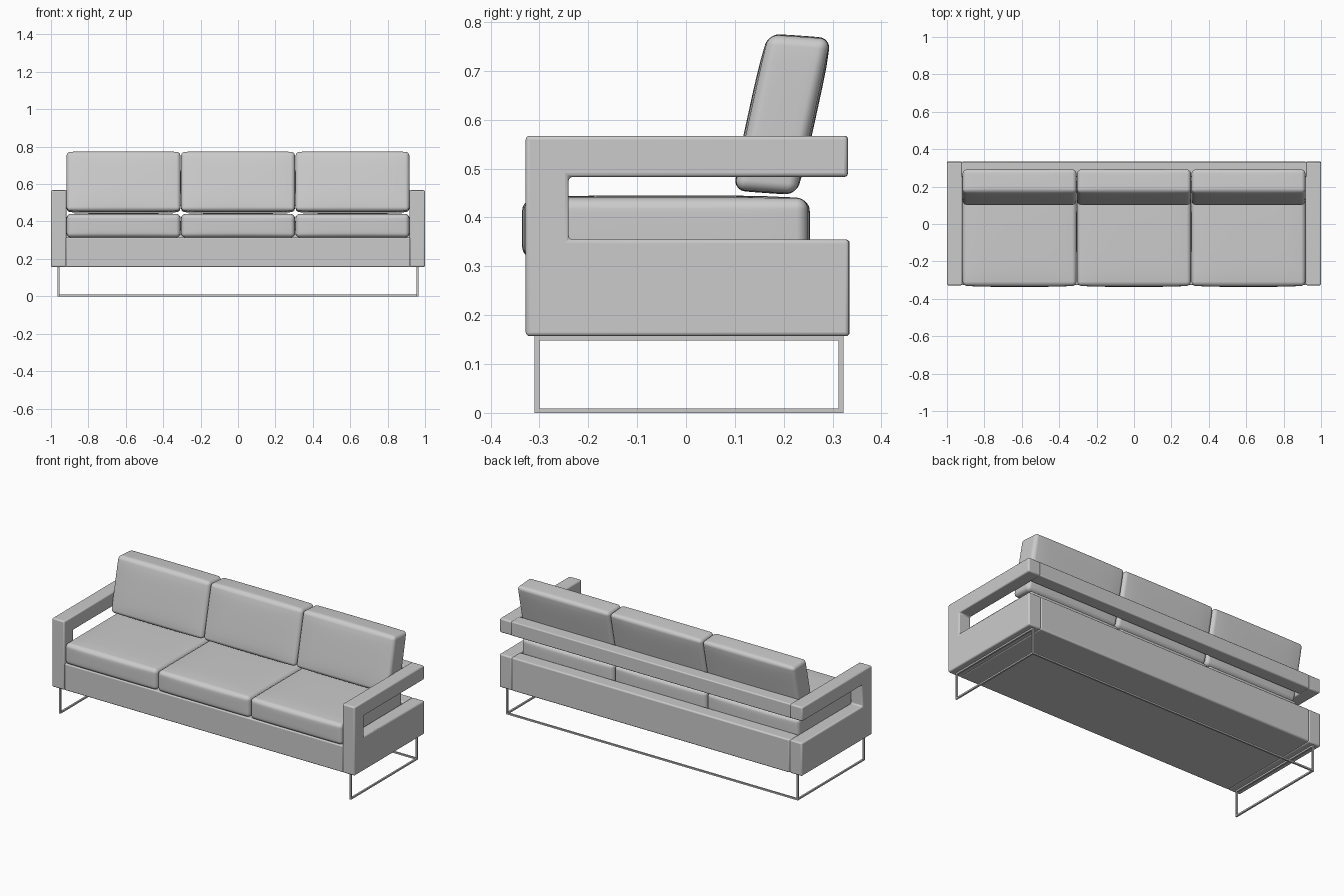
import bpy, bmesh, math
from mathutils import Matrix, Vector

if "Cube" in bpy.data.objects:
    bpy.data.objects.remove(bpy.data.objects["Cube"])


def finish(bm, name, bevel=0.0):
    bmesh.ops.recalc_face_normals(bm, faces=bm.faces)
    mesh = bpy.data.meshes.new(name)
    bm.to_mesh(mesh)
    bm.free()
    ob = bpy.data.objects.new(name, mesh)
    bpy.context.collection.objects.link(ob)
    if bevel:
        mod = ob.modifiers.new("soft_edges", 'BEVEL')
        mod.width, mod.segments, mod.limit_method = bevel, 3, 'ANGLE'
    bpy.ops.object.select_all(action='DESELECT')
    ob.select_set(True)
    bpy.context.view_layer.objects.active = ob
    bpy.ops.object.shade_smooth_by_angle(angle=math.radians(40))
    return ob


def box(name, x0, x1, y0, y1, z0, z1, bevel=0.0):
    bm = bmesh.new()
    size = Matrix.Diagonal((x1 - x0, y1 - y0, z1 - z0, 1))
    mid = Matrix.Translation(((x0 + x1) / 2, (y0 + y1) / 2, (z0 + z1) / 2))
    bmesh.ops.create_cube(bm, size=1, matrix=mid @ size)
    return finish(bm, name, bevel)


def extrude_x(name, profile, x0, x1, bevel):
    bm = bmesh.new()
    face = bm.faces.new([bm.verts.new((x0, y, z)) for y, z in profile])
    ext = bmesh.ops.extrude_face_region(bm, geom=[face])
    moved = [v for v in ext["geom"] if isinstance(v, bmesh.types.BMVert)]
    bmesh.ops.translate(bm, verts=moved, vec=(x1 - x0, 0, 0))
    return finish(bm, name, bevel)


def cushion(name, half, r, crown, matrix):
    """Rounded box with gently crowned faces; half sizes, corner radius, crown per axis."""
    bm = bmesh.new()
    bmesh.ops.create_cube(bm, size=2)
    bmesh.ops.subdivide_edges(bm, edges=bm.edges[:], cuts=15, use_grid_fill=True)
    for v in bm.verts:
        core, off = Vector(), Vector()
        for i in range(3):
            t, s = abs(v.co[i]), math.copysign(1, v.co[i])
            core[i] = s * min(t / 0.5, 1) * (half[i] - r)
            off[i] = s * r * math.tan(max(t - 0.5, 0) / 0.5 * math.pi / 4)
        p = core + off.normalized() * r
        u = [p[i] / half[i] for i in range(3)]
        for i in range(3):
            a, b = u[i - 1], u[i - 2]
            p[i] += crown[i] * u[i] * (1 - a ** 4) * (1 - b ** 4)
        v.co = matrix @ p
    return finish(bm, name)


# Base: front-to-back platform and the taller rear panel
box("base_platform", -0.92, 0.92, -0.326, 0.28, 0.157, 0.315, 0.006)
box("base_back_panel", -0.92, 0.92, 0.252, 0.335, 0.157, 0.355, 0.008)

# Arms: C-shaped side frames, open towards the back
arm = [(-0.328, 0.157), (0.334, 0.157), (0.334, 0.355), (-0.24, 0.355),
       (-0.24, 0.483), (0.331, 0.483), (0.331, 0.567), (-0.328, 0.567)]
for side, s in (("left", -1), ("right", 1)):
    extrude_x(side + "_arm", arm, s * 0.918, s * 1.0, 0.008)

# Floating back rail joining the arms
box("back_rail", -0.925, 0.925, 0.252, 0.331, 0.483, 0.567, 0.006)

# Seat and back cushions; the back ones lean through a shear
lean = Matrix(((1, 0, 0, 0), (0, 1, 0.22, 0), (0, -0.07, 1, 0), (0, 0, 0, 1)))
for i, x in enumerate((-0.612, 0, 0.612), 1):
    cushion(f"seat_cushion_{i}", (0.303, 0.289, 0.062), 0.022, (0.003, 0.006, 0.006),
            Matrix.Translation((x, -0.041, 0.377)))
    cushion(f"back_cushion_{i}", (0.303, 0.063, 0.158), 0.02, (0.003, 0.006, 0.003),
            Matrix.Translation((x, 0.197, 0.611)) @ lean)

# Thin metal legs: a rectangular loop under each arm and one rear floor bar
t = 0.005
for side, s in (("left", -1), ("right", 1)):
    x0, x1 = s * 0.96 - t, s * 0.96 + t
    box(side + "_front_leg", x0, x1, -0.31, -0.30, 0, 0.158)
    box(side + "_back_leg", x0, x1, 0.312, 0.322, 0, 0.158)
    box(side + "_floor_bar", x0, x1, -0.30, 0.312, 0, 0.009)
    box(side + "_top_bar", x0, x1, -0.30, 0.312, 0.148, 0.158)
box("rear_floor_bar", -0.955, 0.955, 0.312, 0.322, 0, 0.009)
